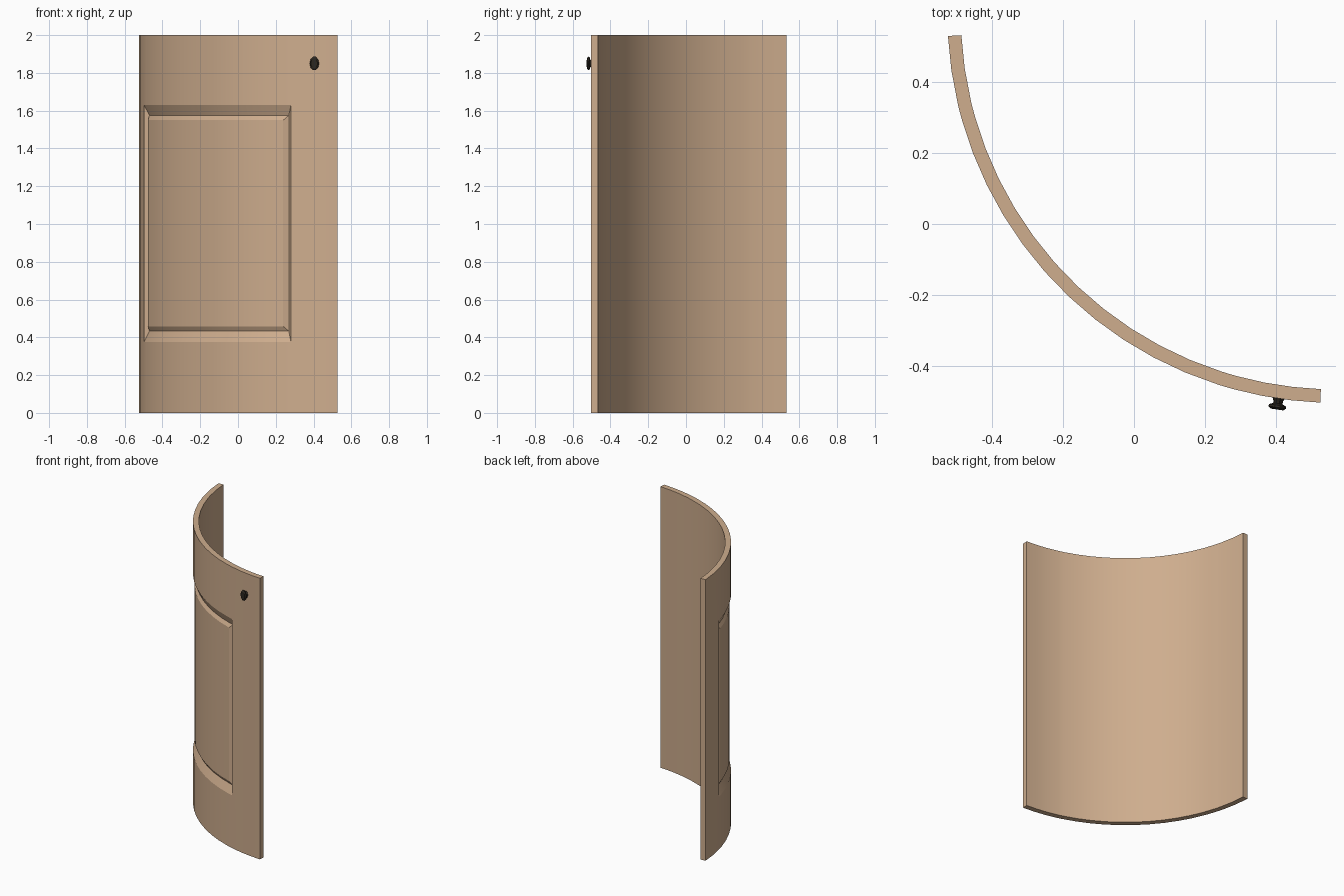
import bpy, bmesh, math
from mathutils import Matrix

if "Cube" in bpy.data.objects:
    bpy.data.objects.remove(bpy.data.objects["Cube"])

CX, CY, R, THICK, H = 0.57, 0.592, 1.097, 0.038, 2.0
DEPTH = [0.0, 0.024, 0.010]          # frame, groove bottom, raised panel


def material(name, rgb):
    m = bpy.data.materials.new(name)
    m.diffuse_color = (*rgb, 1)
    m.use_nodes = True
    m.node_tree.nodes["Principled BSDF"].inputs["Base Color"].default_value = m.diffuse_color
    return m


wood = material("light_wood", (0.62, 0.42, 0.27))
dark = material("dark_metal", (0.025, 0.02, 0.014))


def finish(bm, name, mat, angle):
    bmesh.ops.recalc_face_normals(bm, faces=bm.faces)
    me = bpy.data.meshes.new(name)
    bm.to_mesh(me)
    bm.free()
    me.materials.append(mat)
    ob = bpy.data.objects.new(name, me)
    bpy.context.collection.objects.link(ob)
    bpy.ops.object.select_all(action='DESELECT')
    ob.select_set(True)
    bpy.context.view_layer.objects.active = ob
    bpy.ops.object.shade_smooth_by_angle(angle=math.radians(angle))
    return ob


def steps(a, b, n):
    return [a + (b - a) * i / n for i in range(n)]


def point(deg, r, z):
    t = math.radians(deg)
    return (CX + r * math.cos(t), CY + r * math.sin(t), z)


# curved door: grid of angles and heights, each with a ring level
angs = [(a, 0) for a in steps(183.2, 193.4, 2)] + [(193.4, 0), (194.4, 1)]
angs += [(a, 2) for a in steps(195.8, 252.3, 11)] + [(252.3, 2), (253.7, 1)]
angs += [(a, 0) for a in steps(254.7, 267.7, 3)] + [(267.7, 0)]
zs = [(0, 0), (0.375, 0), (0.433, 1), (0.458, 2),
      (1.55, 2), (1.575, 1), (1.63, 0), (H, 0)]

bm = bmesh.new()
front, back, level = [], [], {}
for a, la in angs:
    front.append([])
    back.append([])
    for z, lz in zs:
        l = min(la, lz)
        v = bm.verts.new(point(a, R - DEPTH[l], z))
        level[v] = l
        front[-1].append(v)
        back[-1].append(bm.verts.new(point(a, R - THICK, z)))

na, nz = len(angs), len(zs)
for i in range(na - 1):
    for j in range(nz - 1):
        bm.faces.new((back[i][j], back[i + 1][j], back[i + 1][j + 1], back[i][j + 1]))
        q = [front[i][j], front[i + 1][j], front[i + 1][j + 1], front[i][j + 1]]
        ls = [level[v] for v in q]
        odd = [k for k in range(4) if ls.count(ls[k]) == 1]
        if odd:                       # mitred corner of the moulding
            k = odd[0]
            q = q[k:] + q[:k]
            bm.faces.new(q[:3])
            bm.faces.new((q[0], q[2], q[3]))
        else:
            bm.faces.new(q)
    for j in (0, nz - 1):             # bottom and top edges
        bm.faces.new((front[i][j], front[i + 1][j], back[i + 1][j], back[i][j]))
for i in (0, na - 1):                 # side edges
    for j in range(nz - 1):
        bm.faces.new((front[i][j], front[i][j + 1], back[i][j + 1], back[i][j]))
finish(bm, "curved_door", wood, 12)

# oval knob: lathed profile (radius, distance out from the door)
profile = [(0.019, -0.006), (0.014, 0.006), (0.013, 0.014), (0.024, 0.019),
           (0.025, 0.025), (0.018, 0.031)]
bm = bmesh.new()
n = 10
rings = [[bm.verts.new((r * math.cos(2 * math.pi * k / n),
                        1.5 * r * math.sin(2 * math.pi * k / n), d))
          for k in range(n)] for r, d in profile]
for lo, hi in zip(rings, rings[1:]):
    for k in range(n):
        bm.faces.new((lo[k], lo[(k + 1) % n], hi[(k + 1) % n], hi[k]))
bm.faces.new(rings[0])
bm.faces.new(rings[-1])
knob_deg = 270 - math.degrees(math.asin((CX - 0.408) / R))
bm.transform(Matrix.Translation(point(knob_deg, R, 1.85))
             @ Matrix.Rotation(math.radians(knob_deg - 270), 4, 'Z')
             @ Matrix.Rotation(math.radians(90), 4, 'X'))
finish(bm, "knob", dark, 30)
